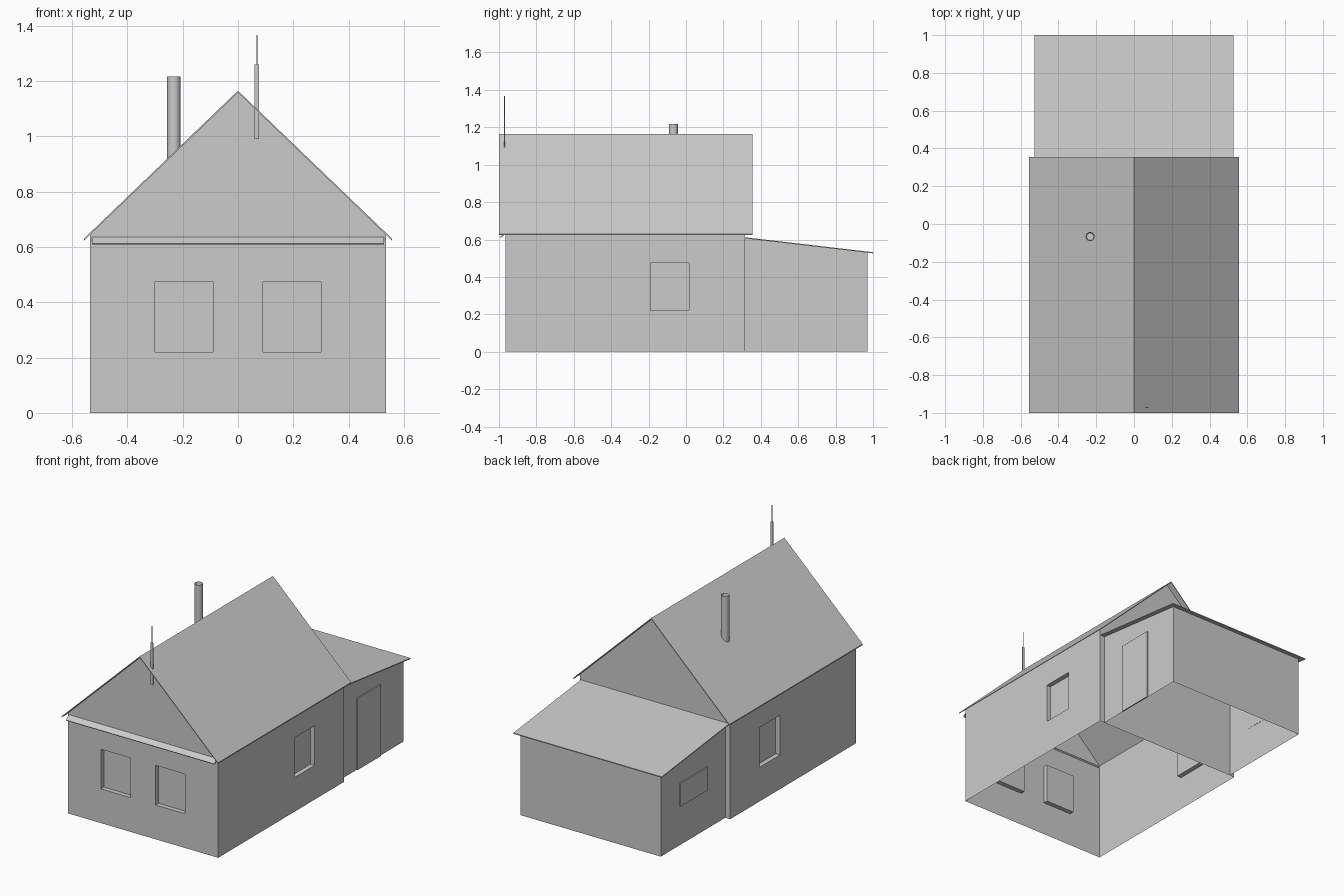
import bpy, bmesh, math
from mathutils import Vector

if "Cube" in bpy.data.objects:
    bpy.data.objects.remove(bpy.data.objects["Cube"], do_unlink=True)

# Single plain grey for the whole building
GREY = (0.6, 0.6, 0.6, 1)
mat = bpy.data.materials.new("plain_grey")
mat.use_nodes = True
mat.diffuse_color = GREY
mat.node_tree.nodes["Principled BSDF"].inputs["Base Color"].default_value = GREY


def make(name, bm):
    bmesh.ops.recalc_face_normals(bm, faces=bm.faces)
    mesh = bpy.data.meshes.new(name)
    bm.to_mesh(mesh)
    bm.free()
    mesh.materials.append(mat)
    ob = bpy.data.objects.new(name, mesh)
    bpy.context.collection.objects.link(ob)
    return ob


def prism(name, pts, axis, a, b):
    """Extrude a 2D profile (other horizontal axis, z) along axis from a to b."""
    bm = bmesh.new()
    place = (lambda p: (a, p[0], p[1])) if axis == "x" else (lambda p: (p[0], a, p[1]))
    face = bm.faces.new([bm.verts.new(place(p)) for p in pts])
    ext = bmesh.ops.extrude_face_region(bm, geom=[face])
    move = Vector((b - a, 0, 0)) if axis == "x" else Vector((0, b - a, 0))
    bmesh.ops.translate(bm, vec=move, verts=[g for g in ext["geom"] if isinstance(g, bmesh.types.BMVert)])
    return make(name, bm)


def box(name, x, y, z):
    return prism(name, [(x[0], z[0]), (x[1], z[0]), (x[1], z[1]), (x[0], z[1])], "y", *y)


def tube(name, x, y, z0, z1, r, sides, open_top=False):
    bm = bmesh.new()
    bmesh.ops.create_cone(bm, cap_ends=True, segments=sides, radius1=r, radius2=r, depth=z1 - z0)
    bmesh.ops.translate(bm, vec=(x, y, (z0 + z1) / 2), verts=bm.verts)
    if open_top:
        cap = max(bm.faces, key=lambda f: f.calc_center_median().z)
        bmesh.ops.inset_region(bm, faces=[cap], thickness=r * 0.2)
        bmesh.ops.translate(bm, vec=(0, 0, -0.05), verts=cap.verts)
    ob = make(name, bm)
    bpy.context.view_layer.objects.active = ob
    ob.select_set(True)
    bpy.ops.object.shade_smooth_by_angle(angle=math.radians(40))
    ob.select_set(False)
    return ob


def remove_faces(ob, rule):
    """Drop the faces that would close off the hollow shell."""
    bm = bmesh.new()
    bm.from_mesh(ob.data)
    bm.normal_update()
    gone = [f for f in bm.faces if rule(f.normal, f.calc_center_median())]
    bmesh.ops.delete(bm, geom=gone, context="FACES")
    bm.to_mesh(ob.data)
    bm.free()


# Main walls with gables
W, EAVE, RIDGE = 0.535, 0.645, 1.158
FRONT, BACK = -0.965, 0.315
walls = prism("main_walls", [(-W, 0), (W, 0), (W, EAVE), (0, RIDGE), (-W, EAVE)], "y", FRONT, BACK)

# Recessed windows, two at the front and one on each side
D = 0.03
SILL, HEAD = 0.22, 0.475
cutters = []
for s in (-1, 1):
    cutters.append(box("front_window_cutter", sorted((s * 0.09, s * 0.3)), (FRONT - D, FRONT + D), (SILL, HEAD)))
    cutters.append(box("side_window_cutter", sorted((s * (W - D), s * (W + D))), (-0.19, 0.015), (SILL, HEAD)))
bpy.context.view_layer.objects.active = walls
for c in cutters:
    mod = walls.modifiers.new("window", "BOOLEAN")
    mod.operation, mod.solver, mod.object = "DIFFERENCE", "EXACT", c
    bpy.ops.object.modifier_apply(modifier=mod.name)
for c in cutters:
    bpy.data.objects.remove(c, do_unlink=True)
remove_faces(walls, lambda n, c: (n.z < -0.9 and c.z < 0.01) or (n.z > 0.3 and c.z > 0.6))

# Main roof, a thin folded sheet
T = 0.007
prism("main_roof", [(-0.557, 0.63), (0, 1.165), (0.557, 0.63), (0.557, 0.63 - T),
                    (0, 1.165 - T), (-0.557, 0.63 - T)], "y", -1, 0.355)

# Sloped ledge under the front gable
prism("gable_ledge", [(-0.995, 0.613), (-0.96, 0.64), (-0.957, 0.635), (-0.992, 0.608)], "x", -0.528, 0.528)

# Rear extension: hollow walls and lean-to roof
annex = prism("annex_walls", [(BACK, 0), (0.97, 0), (0.97, 0.53), (BACK, 0.606)], "x", -0.5, 0.5)
remove_faces(annex, lambda n, c: abs(n.z) > 0.5 or n.y < -0.9)
prism("annex_roof", [(BACK, 0.612), (1, 0.532), (1, 0.526), (BACK, 0.606)], "x", -0.528, 0.528)

# Thin door and window plates on the extension
box("annex_door", (0.499, 0.507), (0.49, 0.73), (0, 0.46))
box("annex_window", (-0.507, -0.499), (0.5, 0.78), (0.25, 0.4))

# Chimney pipe and antenna
tube("chimney", -0.232, -0.067, 0.88, 1.217, 0.024, 24, open_top=True)
box("antenna_base", (0.06, 0.076), (-0.974, -0.968), (0.99, 1.26))
tube("antenna_rod", 0.068, -0.971, 1.25, 1.367, 0.002, 8)
